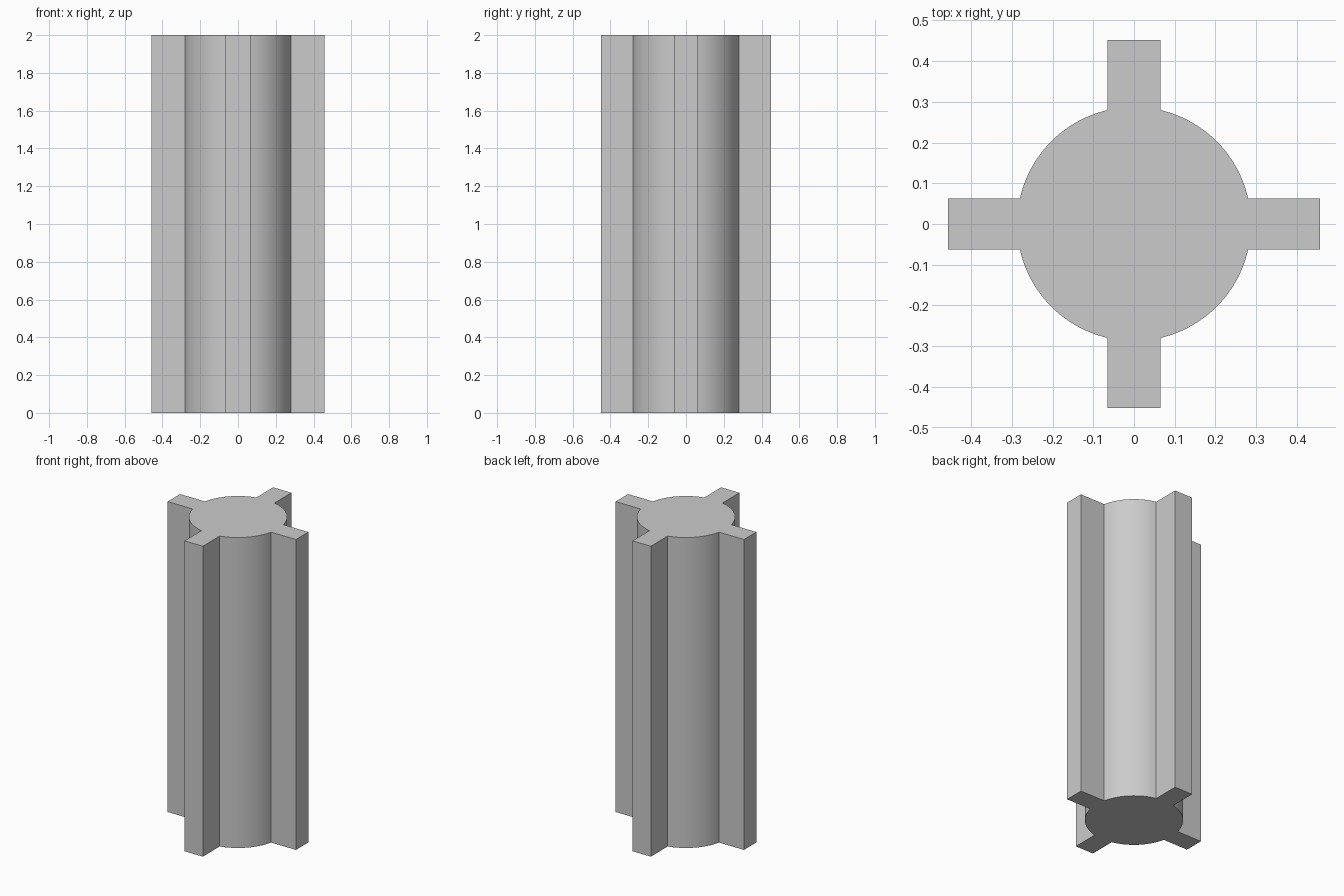
import bpy
import bmesh
from math import asin, cos, sin, pi, radians

cube = bpy.data.objects.get("Cube")
if cube:
    bpy.data.objects.remove(cube, do_unlink=True)

HEIGHT = 2.0
RADIUS = 0.287
RIB_X, RIB_Y = 0.457, 0.451    # reach of the ribs along x and y
HALF_X, HALF_Y = 0.063, 0.065  # half thickness of the x ribs and y ribs
ARC_STEPS = 16

# Plain grey material
grey = bpy.data.materials.new("plain grey")
grey.use_nodes = True
colour = (0.6, 0.6, 0.6, 1)
grey.diffuse_color = colour
grey.node_tree.nodes["Principled BSDF"].inputs["Base Color"].default_value = colour

# One quadrant of the cross-section: rib corner, core arc, rib corner
start = asin(HALF_X / RADIUS)
end = pi / 2 - asin(HALF_Y / RADIUS)
quadrant = [(RIB_X, HALF_X)]
for i in range(ARC_STEPS + 1):
    a = start + (end - start) * i / ARC_STEPS
    quadrant.append((RADIUS * cos(a), RADIUS * sin(a)))
quadrant.append((HALF_Y, RIB_Y))

# Mirror the quadrant into the full outline, counter-clockwise
outline = []
for sx, sy in ((1, 1), (-1, 1), (-1, -1), (1, -1)):
    points = [(sx * x, sy * y) for x, y in quadrant]
    outline += points if sx * sy > 0 else points[::-1]

# Extrude the outline into the ribbed column
bm = bmesh.new()
base = bm.faces.new([bm.verts.new((x, y, 0)) for x, y in outline])
extruded = bmesh.ops.extrude_face_region(bm, geom=[base], use_keep_orig=True)
top = [v for v in extruded["geom"] if isinstance(v, bmesh.types.BMVert)]
bmesh.ops.translate(bm, verts=top, vec=(0, 0, HEIGHT))
bmesh.ops.recalc_face_normals(bm, faces=bm.faces)
mesh = bpy.data.meshes.new("ribbed_column")
bm.to_mesh(mesh)
bm.free()
mesh.materials.append(grey)
column = bpy.data.objects.new("ribbed_column", mesh)
bpy.context.collection.objects.link(column)

# Smooth core with crisp ribs
bpy.ops.object.select_all(action="DESELECT")
column.select_set(True)
bpy.context.view_layer.objects.active = column
bpy.ops.object.shade_smooth_by_angle(angle=radians(30))
